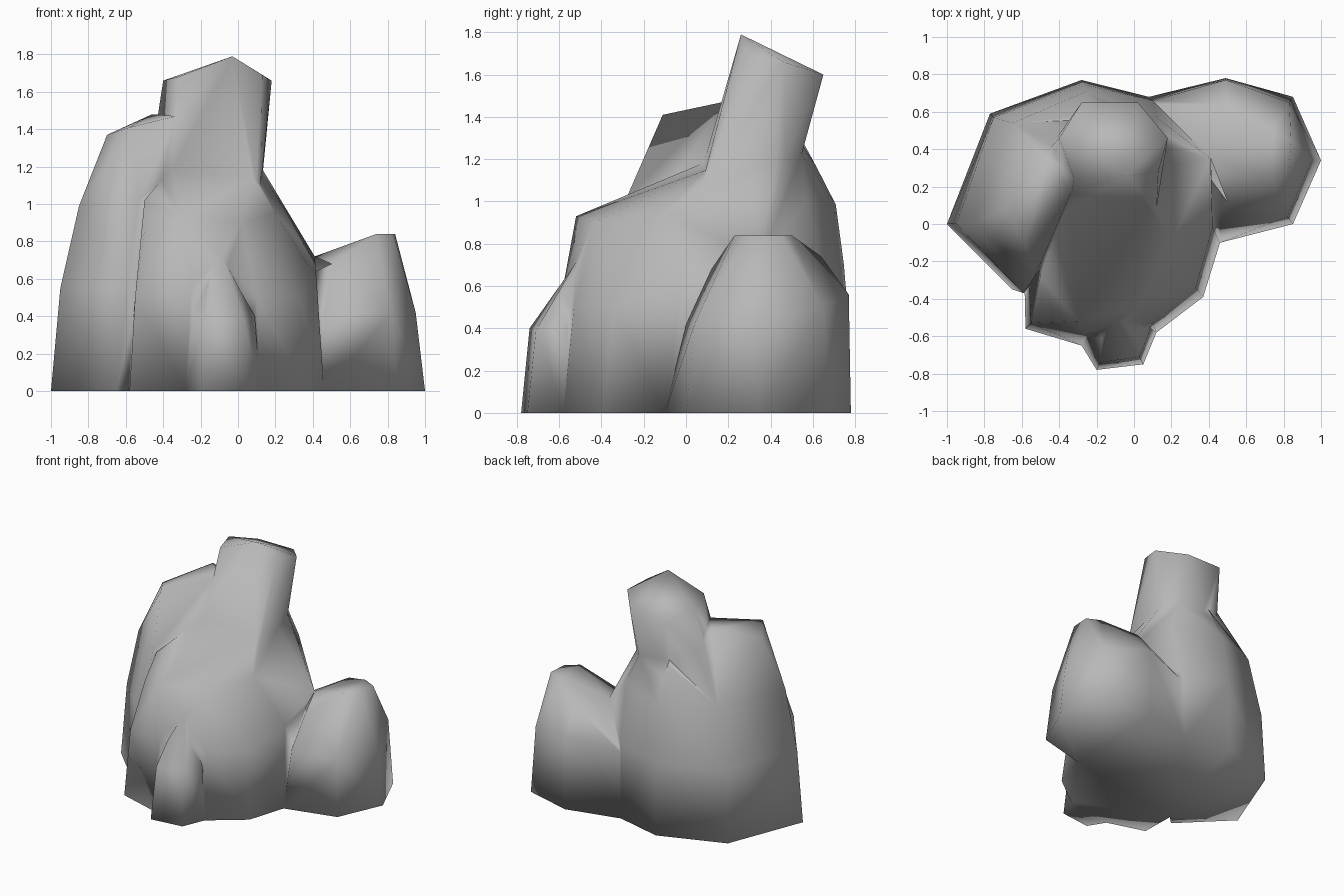
import bpy
import bmesh

if "Cube" in bpy.data.objects:
    bpy.data.objects.remove(bpy.data.objects["Cube"])

stone = bpy.data.materials.new("grey stone")
stone.use_nodes = True
colour = (0.48, 0.48, 0.48, 1)
stone.diffuse_color = colour
stone.node_tree.nodes["Principled BSDF"].inputs["Base Color"].default_value = colour


def rock_mass(name, points):
    """Convex chunk of rock wrapped around its corner points."""
    bm = bmesh.new()
    for p in points:
        bm.verts.new(p)
    result = bmesh.ops.convex_hull(bm, input=bm.verts)
    loose = [v for v in result["geom_interior"] if isinstance(v, bmesh.types.BMVert)]
    bmesh.ops.delete(bm, geom=loose, context="VERTS")
    bmesh.ops.recalc_face_normals(bm, faces=bm.faces)
    mesh = bpy.data.meshes.new(name)
    bm.to_mesh(mesh)
    bm.free()
    mesh.materials.append(stone)
    obj = bpy.data.objects.new(name, mesh)
    bpy.context.collection.objects.link(obj)
    return obj


def merge(target, other):
    """Fuse one chunk into the main rock."""
    mod = target.modifiers.new("union", "BOOLEAN")
    mod.operation = "UNION"
    mod.solver = "EXACT"
    mod.object = other
    bpy.context.view_layer.objects.active = target
    bpy.ops.object.modifier_apply(modifier=mod.name)
    bpy.data.objects.remove(other)


# Central mass with the sloping front
rock = rock_mass("rock", [
    (-.58, -.56, 0), (-.28, -.65, 0), (.12, -.58, 0), (.37, -.39, 0),
    (.46, -.1, 0), (.4, .4, 0), (.08, .68, 0), (-.28, .77, 0), (-.6, .3, 0),
    (-.55, -.53, .5), (-.25, -.59, .55), (.1, -.53, .5), (.33, -.34, .5),
    (.42, -.02, .6), (.41, .35, .72), (.1, .66, .56), (-.28, .76, .56),
    (-.5, -.42, .86), (-.3, -.52, .93), (.02, -.44, .9), (.2, -.1, .95),
    (.21, .3, 1), (.12, .57, 1), (-.25, .72, .99), (-.5, -.28, 1.02),
    (-.36, .1, 1.19), (.08, .12, 1.16), (.11, .43, 1.22), (.03, .54, 1.24),
    (-.26, .56, 1.26),
])

# Tall left-hand shoulder
shoulder = rock_mass("shoulder", [
    (-1, 0, 0), (-.77, .59, 0), (-.28, .77, 0), (-.3, 0, 0), (-.65, -.35, 0),
    (-.95, 0, .55), (-.75, .57, .55), (-.28, .765, .56), (-.59, -.37, .55),
    (-.85, 0, .99), (-.65, .54, 1), (-.25, .71, .99), (-.53, -.28, 1.02),
    (-.7, .08, 1.37), (-.58, -.11, 1.41), (-.46, .35, 1.48), (-.33, .17, 1.47),
    (-.25, .56, 1.27),
])

# Upright pinnacle with a flared left foot
pinnacle = rock_mass("pinnacle", [
    (-.03, .26, 1.79), (-.32, .24, 1.68), (-.4, .46, 1.66), (-.28, .65, 1.6),
    (.02, .65, 1.6), (.18, .46, 1.66), (.13, .28, 1.69),
    (-.38, .06, 1.1), (.12, .06, 1.02), (.12, .4, 1.05), (.02, .5, 1.05),
    (-.27, .5, 1.05), (-.47, .38, 1.2),
])

# Low side boulder
boulder = rock_mass("boulder", [
    (.08, .68, 0), (.49, .78, 0), (.85, .68, 0), (1, .34, 0), (.85, 0, 0),
    (.46, -.1, 0), (.2, .2, 0),
    (.1, .66, .5), (.49, .77, .56), (.83, .65, .5), (.95, .34, .42),
    (.82, .04, .42), (.46, 0, .42),
    (.74, .5, .84), (.84, .45, .84), (.83, .3, .84), (.74, .23, .84),
    (.42, .35, .73), (.5, .12, .68), (.5, .64, .74),
])

# Small buttress at the foot of the front
buttress = rock_mass("buttress", [
    (-.28, -.65, 0), (-.2, -.78, 0), (.05, -.75, 0), (.12, -.58, 0), (-.1, -.3, 0),
    (-.18, -.74, .4), (.03, -.71, .39), (-.25, -.62, .4), (.09, -.56, .4),
    (-.17, -.61, .56), (0, -.59, .56), (-.1, -.5, .75),
])

for chunk in (shoulder, pinnacle, boulder, buttress):
    merge(rock, chunk)

# Weld seam slivers, clean up the flat areas, then shade the rock smooth
bm = bmesh.new()
bm.from_mesh(rock.data)
bmesh.ops.remove_doubles(bm, verts=bm.verts, dist=0.025)
bmesh.ops.dissolve_limit(bm, angle_limit=0.02, verts=bm.verts, edges=bm.edges)
bmesh.ops.triangulate(bm, faces=bm.faces)
bmesh.ops.recalc_face_normals(bm, faces=bm.faces)
for face in bm.faces:
    face.smooth = True
bm.to_mesh(rock.data)
bm.free()
